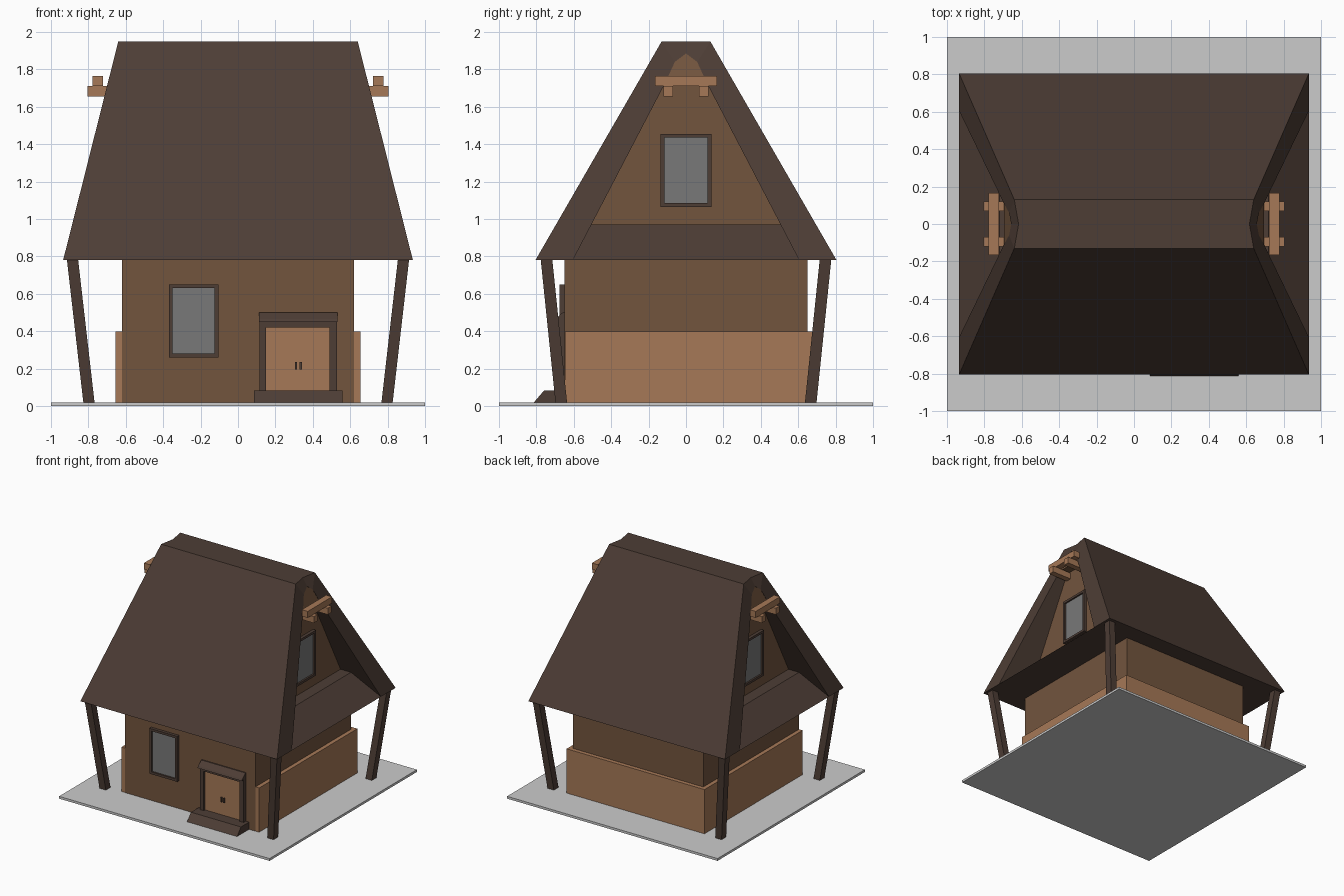
import bpy, bmesh

if "Cube" in bpy.data.objects:
    bpy.data.objects.remove(bpy.data.objects["Cube"])


def material(name, rgb):
    m = bpy.data.materials.new(name)
    m.diffuse_color = (*rgb, 1)
    m.use_nodes = True
    m.node_tree.nodes["Principled BSDF"].inputs["Base Color"].default_value = m.diffuse_color
    return m


DARK = material("dark_timber", (0.075, 0.047, 0.036))
WALL = material("brown_wall", (0.17, 0.09, 0.048))
LIGHT = material("light_timber", (0.38, 0.19, 0.095))
GLASS = material("grey_glass", (0.19, 0.19, 0.19))


def finish(name, bm, mat):
    bmesh.ops.recalc_face_normals(bm, faces=bm.faces)
    me = bpy.data.meshes.new(name)
    bm.to_mesh(me)
    bm.free()
    ob = bpy.data.objects.new(name, me)
    bpy.context.collection.objects.link(ob)
    if mat:
        me.materials.append(mat)
    return ob


def loft(name, a, b, mat):
    """Solid between two matching polygons."""
    bm = bmesh.new()
    va = [bm.verts.new(p) for p in a]
    vb = [bm.verts.new(p) for p in b]
    n = len(va)
    bm.faces.new(va)
    bm.faces.new(vb)
    for i in range(n):
        j = (i + 1) % n
        bm.faces.new((va[i], va[j], vb[j], vb[i]))
    return finish(name, bm, mat)


def box(name, x0, x1, y0, y1, z0, z1, mat):
    ring = [(x0, y0), (x1, y0), (x1, y1), (x0, y1)]
    return loft(name, [(x, y, z0) for x, y in ring], [(x, y, z1) for x, y in ring], mat)


def mirrored(pts):
    """Complete a left half profile that ends on y = 0."""
    return pts + [(-y, z) for y, z in reversed(pts[:-1])]


def end_x(z):
    """Slanted gable end of the roof."""
    return 0.935 - 0.295 * (z - 0.78) / 1.17


# Ground slab, walls and plinth
box("ground_slab", -1, 1, -1, 1, 0, 0.02, None)
box("walls", -0.62, 0.62, -0.65, 0.65, 0.02, 0.79, WALL)
box("plinth", -0.655, 0.655, -0.648, 0.685, 0.02, 0.40, LIGHT)

# Thick roof shell with slanted, open gable ends
outer = mirrored([(-0.805, 0.78), (-0.228, 1.78), (-0.13, 1.95), (0, 1.95)])
inner = mirrored([(-0.605, 0.78), (-0.115, 1.72), (-0.06, 1.84), (0, 1.885)])
bm = bmesh.new()


def roof_ring(profile, s, top_x=None):
    return [bm.verts.new((s * (top_x if top_x and y == 0 else end_x(z)), y, z))
            for y, z in profile]


lo, li = roof_ring(outer, -1, 0.617), roof_ring(inner, -1)
ro, ri = roof_ring(outer, 1, 0.617), roof_ring(inner, 1)
for i in range(len(outer) - 1):
    for a, b in ((lo, ro), (li, ri), (lo, li), (ro, ri)):
        bm.faces.new((a[i], a[i + 1], b[i + 1], b[i]))
for i in (0, -1):
    bm.faces.new((lo[i], ro[i], ri[i], li[i]))
finish("roof", bm, DARK)

# Gable wall filling the roof shell
loft("gable_walls", [(-0.62, y, z) for y, z in inner],
     [(0.62, y, z) for y, z in inner], WALL)


def window(name, plane, u0, u1, z0, z1):
    """Framed window; plane(u0, u1, depth) gives x and y extents."""
    t = 0.02
    parts = [(u0, u0 + t, z0, z1), (u1 - t, u1, z0, z1),
             (u0 + t, u1 - t, z0, z0 + t), (u0 + t, u1 - t, z1 - t, z1)]
    for i, (a, b, c, d) in enumerate(parts):
        box(f"{name}_frame_{i}", *plane(a, b, 0.026), c, d, DARK)
    box(name + "_glass", *plane(u0 + t, u1 - t, 0.012), z0 + t, z1 - t, GLASS)


window("front_window", lambda a, b, d: (a, b, -0.65 - d, -0.64), -0.37, -0.105, 0.26, 0.65)

for s, side in ((-1, "left"), (1, "right")):
    # Small roof under the gable, with a flat ledge on top
    sec = [(0.60, 0.78), (0.935, 0.78), (0.72, 0.97), (0.60, 0.97)]
    loft(side + "_gable_skirt",
         [(s * x, -0.606 + (z - 0.78) * 0.521, z) for x, z in sec],
         [(s * x, 0.606 - (z - 0.78) * 0.521, z) for x, z in sec], DARK)
    # Arched cap at the gable peak
    cap = inner[1:-1]
    loft(side + "_gable_cap", [(s * 0.60, y, z) for y, z in cap],
         [(s * (end_x(z) - 0.002), y, z) for y, z in cap], WALL)
    window(side + "_gable_window",
           lambda a, b, d: (*sorted((s * 0.61, s * (0.62 + d))), a, b),
           -0.135, 0.135, 1.065, 1.455)
    # Projecting beams and crossbar
    for t in (-1, 1):
        y0, y1 = sorted((t * 0.07, t * 0.12))
        box(side + "_gable_beam", s * 0.60, s * 0.805, y0, y1, 1.655, 1.71, LIGHT)
    box(side + "_crossbar", s * 0.722, s * 0.778, -0.165, 0.165, 1.71, 1.765, LIGHT)
    # Leaning corner posts
    for t, end in ((-1, "front"), (1, "back")):
        def foot(cx, cy, z):
            return [(s * cx + i * 0.03, t * cy + j * 0.031, z)
                    for i, j in ((-1, -1), (1, -1), (1, 1), (-1, 1))]
        loft(f"{end}_{side}_post", foot(0.797, 0.667, 0.02), foot(0.885, 0.746, 0.785), DARK)

# Double door with frame, hood, handles and sloped step
box("door", 0.15, 0.49, -0.662, -0.64, 0.08, 0.42, LIGHT)
box("door_left_jamb", 0.115, 0.15, -0.68, -0.64, 0.08, 0.45, DARK)
box("door_right_jamb", 0.49, 0.53, -0.68, -0.64, 0.08, 0.45, DARK)
box("door_header", 0.15, 0.49, -0.68, -0.64, 0.42, 0.45, DARK)
for x in (0.305, 0.33):
    box("door_handle", x, x + 0.011, -0.672, -0.66, 0.195, 0.235, DARK)


def slab_x(name, x0, x1, sec):
    loft(name, [(x0, y, z) for y, z in sec], [(x1, y, z) for y, z in sec], DARK)


slab_x("door_hood", 0.112, 0.533, [(-0.64, 0.45), (-0.71, 0.45), (-0.70, 0.465), (-0.66, 0.50), (-0.64, 0.50)])
slab_x("door_step", 0.085, 0.56, [(-0.64, 0.02), (-0.813, 0.02), (-0.76, 0.082), (-0.64, 0.082)])
